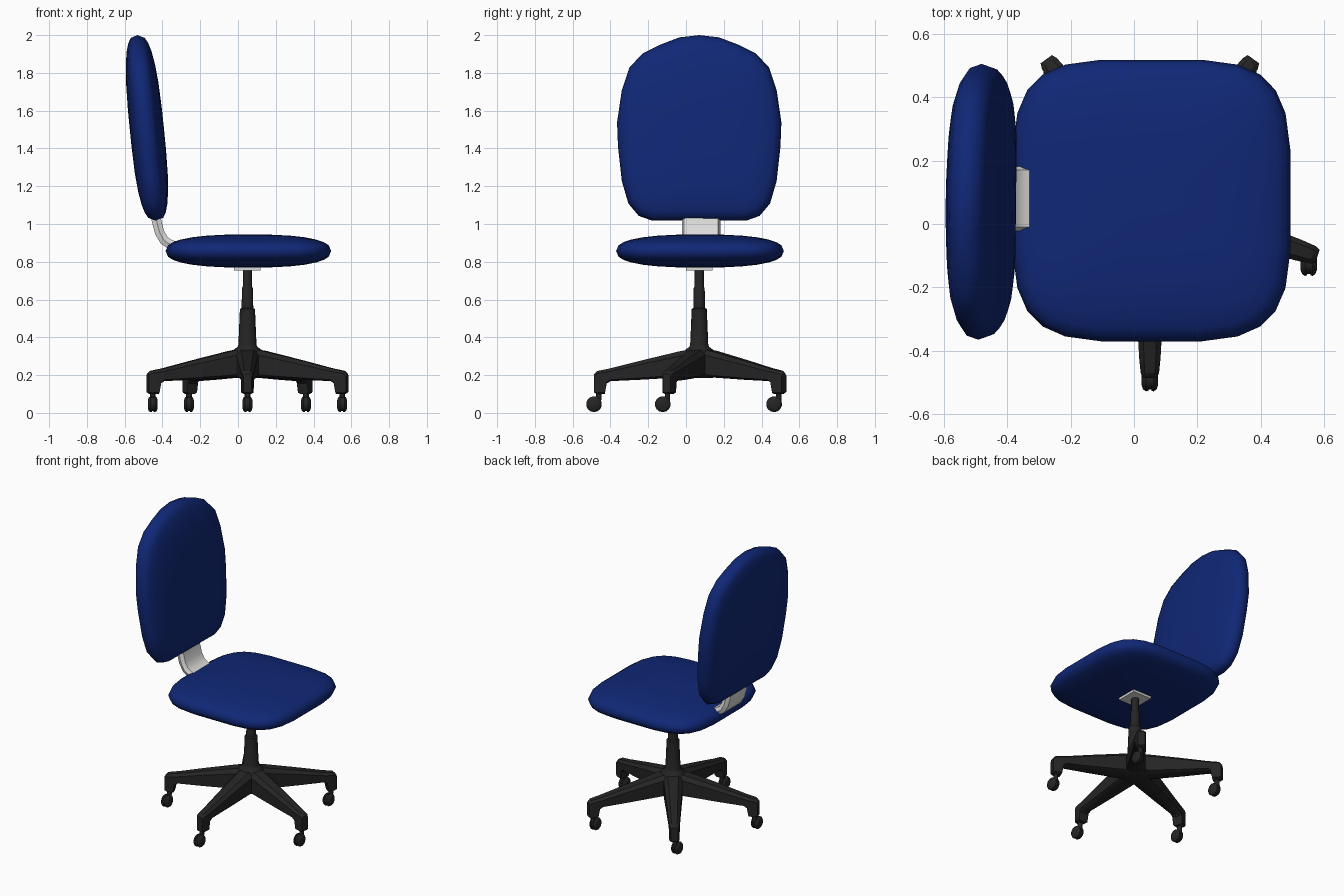
import bpy, bmesh
from math import sin, cos, pi, radians
from mathutils import Vector, Matrix

old = bpy.data.objects.get("Cube")
if old:
    bpy.data.objects.remove(old, do_unlink=True)


def material(name, color):
    m = bpy.data.materials.new(name)
    m.use_nodes = True
    m.diffuse_color = (*color, 1)
    bsdf = m.node_tree.nodes["Principled BSDF"]
    bsdf.inputs["Base Color"].default_value = (*color, 1)
    bsdf.inputs["Roughness"].default_value = 0.7
    return m


BLUE = material("blue fabric", (0.005, 0.02, 0.18))
BLACK = material("black plastic", (0.018, 0.018, 0.018))
WHITE = material("white metal", (0.72, 0.72, 0.71))
CX, CY = 0.05, 0.07   # axis of the column


def loft(name, rings, mat, matrix=Matrix(), angle=40):
    """Skin a list of equal-length point rings and cap both ends."""
    bm = bmesh.new()
    loops = [[bm.verts.new(matrix @ Vector(p)) for p in ring] for ring in rings]
    for a, b in zip(loops, loops[1:]):
        for i in range(len(a)):
            j = (i + 1) % len(a)
            bm.faces.new((a[i], a[j], b[j], b[i]))
    bm.faces.new(loops[0])
    bm.faces.new(loops[-1])
    bmesh.ops.recalc_face_normals(bm, faces=bm.faces)
    mesh = bpy.data.meshes.new(name)
    bm.to_mesh(mesh)
    bm.free()
    ob = bpy.data.objects.new(name, mesh)
    bpy.context.collection.objects.link(ob)
    mesh.materials.append(mat)
    bpy.ops.object.select_all(action='DESELECT')
    ob.select_set(True)
    bpy.context.view_layer.objects.active = ob
    bpy.ops.object.shade_smooth_by_angle(angle=radians(angle))
    return ob


def lathe(name, profile, mat, matrix=Matrix(), sides=16):
    rings = [[(r * cos(2 * pi * i / sides), r * sin(2 * pi * i / sides), z)
              for i in range(sides)] for r, z in profile]
    return loft(name, rings, mat, matrix)


def cushion(name, outline, half, power, matrix):
    """Pillow: a flat outline shrunk towards both faces along a rounded edge."""
    scales = [0.25, 0.5, 0.68, 0.82, 0.91, 0.97]
    height = lambda s: half * (1 - s ** power) ** (1 / power)
    levels = [(s, -height(s)) for s in scales] + [(1, 0)]
    levels += [(s, height(s)) for s in reversed(scales)]
    rings = [[(x * s, y * s, h) for x, y in outline] for s, h in levels]
    return loft(name, rings, BLUE, matrix, 80)


# Seat cushion: rounded square
def spow(v):
    return (abs(v) ** 0.5) * (1 if v > 0 else -1)


seat_outline = [(0.44 * spow(cos(a)), 0.446 * spow(sin(a)))
                for a in (2 * pi * (i + 0.5) / 24 for i in range(24))]
cushion("seat_cushion", seat_outline, 0.088, 2.5,
        Matrix.Translation((0.055, 0.074, 0.857)))

# Backrest cushion: arched top, squarer base, leaning back
half_outline = [(0.105, 0.48), (0.21, 0.44), (0.3, 0.395), (0.37, 0.32), (0.41, 0.2),
                (0.435, 0.03), (0.43, -0.1), (0.41, -0.28), (0.375, -0.4),
                (0.32, -0.465), (0.25, -0.49)]
back_outline = [(0, 0.492)] + half_outline + [(0, -0.488)]
back_outline += [(-y, z) for y, z in reversed(half_outline)]
back_frame = Matrix(((0.012, -0.1, 1, -0.483),
                     (1, 0, 0, CY),
                     (0, 1, 0, 1.508),
                     (0, 0, 0, 1)))
cushion("backrest_cushion", back_outline, 0.09, 2.8, back_frame)

# Curved flat bar joining seat and backrest
path = [Vector(p) for p in ((-0.445, 1.1), (-0.432, 1.02), (-0.415, 0.955), (-0.39, 0.912),
                            (-0.355, 0.89), (-0.31, 0.878), (-0.24, 0.866))]
bar = []
for i, p in enumerate(path):
    t = (path[min(i + 1, len(path) - 1)] - path[max(i - 1, 0)]).normalized()
    n = Vector((-t.y, t.x)) * 0.025
    a, b = p + n, p - n
    bar.append([(q.x, CY + 0.01 + y, q.y) for q, y in
                ((a, -0.09), (a, 0.09), (p, 0.102), (b, 0.09), (b, -0.09), (p, -0.102))])
loft("backrest_bar", bar, WHITE)

# Mounting plate under the seat
loft("seat_plate", [[(CX + x * 0.07, CY + y * 0.07, z) for x, y in
                     ((-1, -1), (1, -1), (1, 1), (-1, 1))] for z in (0.755, 0.8)], WHITE)

# Telescopic column with the hub at its foot
lathe("column", [(0.07, 0.185), (0.1, 0.2), (0.092, 0.3), (0.075, 0.333), (0.052, 0.35),
                 (0.048, 0.36), (0.04, 0.55), (0.031, 0.555), (0.029, 0.66),
                 (0.024, 0.67), (0.024, 0.77)],
      BLACK, Matrix.Translation((CX, CY, 0)))

# Five arms with casters; sections are distance, half width, top, bottom
sections = [(0, 0.06, 0.345, 0.195), (0.1, 0.058, 0.327, 0.188), (0.3, 0.045, 0.279, 0.176),
            (0.47, 0.035, 0.236, 0.168), (0.49, 0.034, 0.232, 0.155), (0.5, 0.033, 0.23, 0.1),
            (0.54, 0.029, 0.222, 0.1), (0.556, 0.022, 0.205, 0.108)]


def arm_section(r, w, top, bottom):
    c = 0.45 * w
    half = [(w - c, bottom), (w, bottom + c * 0.5), (w, top - c), (w - c, top)]
    return [(r, y, z) for y, z in half] + [(r, -y, z) for y, z in reversed(half)]


for k in range(5):
    angle = radians(-90 + 72 * k)
    place = Matrix.Translation((CX, CY, 0)) @ Matrix.Rotation(angle, 4, 'Z')
    loft(f"base_arm_{k + 1}", [arm_section(*s) for s in sections], BLACK, place, 35)

    # All casters trail in the same direction
    x, y = CX + 0.527 * cos(angle), CY + 0.527 * sin(angle)
    lathe(f"caster_stem_{k + 1}", [(0.013, 0.05), (0.015, 0.085), (0.015, 0.115)],
          BLACK, Matrix.Translation((x, y - 0.005, 0)), 10)
    axle = Matrix.Translation((x, y - 0.03, 0.046)) @ Matrix.Rotation(pi / 2, 4, 'Y')
    lathe(f"caster_core_{k + 1}", [(0.036, -0.008), (0.036, 0.008)], BLACK, axle, 14)
    for side, sign in (("left", 1), ("right", -1)):
        lathe(f"caster_wheel_{side}_{k + 1}",
              [(0.04, 0.005 * sign), (0.042, 0.012 * sign), (0.036, 0.021 * sign),
               (0.022, 0.026 * sign)], BLACK, axle, 14)
